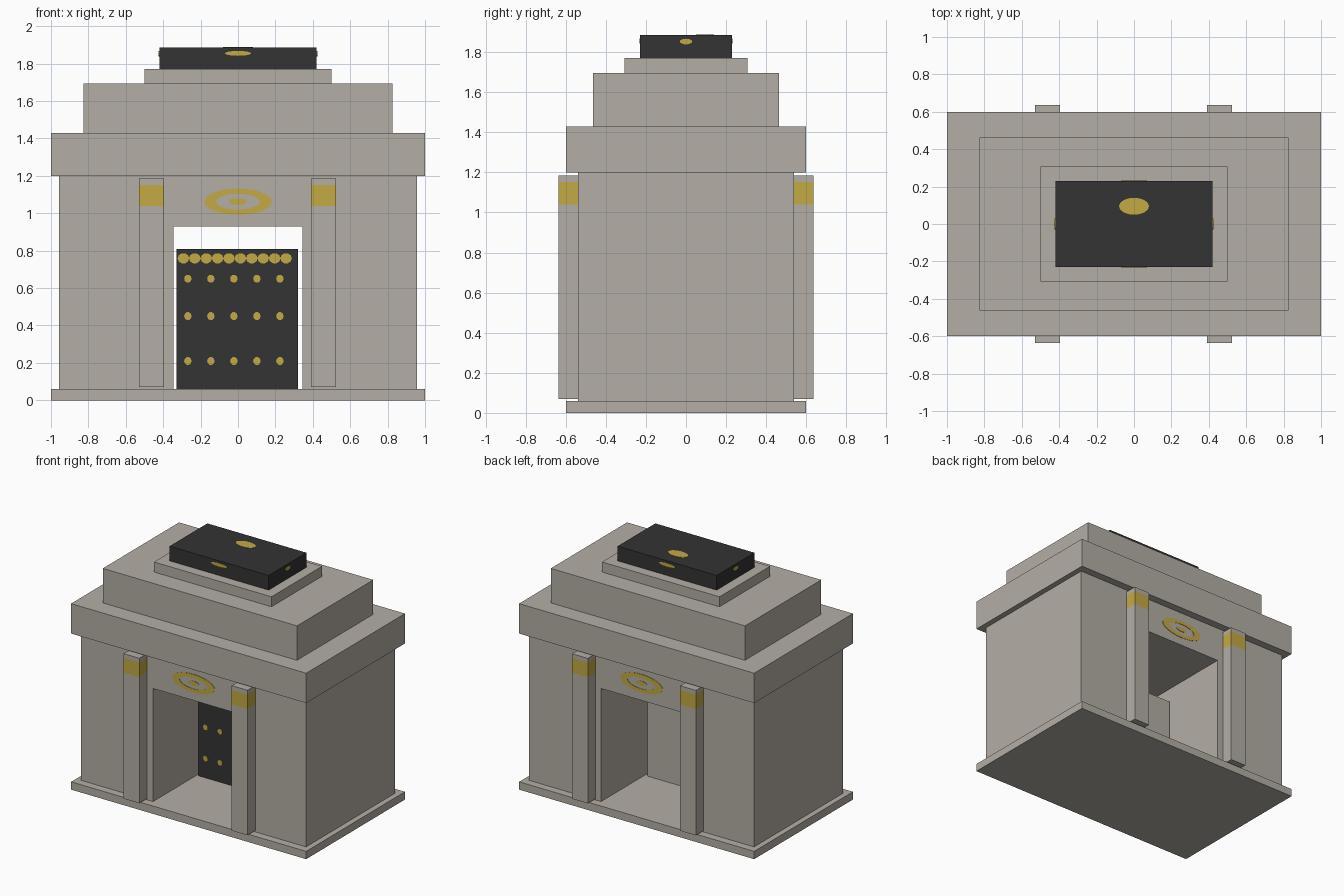
import bpy, bmesh, math
from mathutils import Vector

cube = bpy.data.objects.get("Cube")
if cube:
    bpy.data.objects.remove(cube, do_unlink=True)


def material(name, rgb):
    m = bpy.data.materials.new(name)
    m.use_nodes = True
    m.diffuse_color = (*rgb, 1)
    bsdf = next(n for n in m.node_tree.nodes if n.type == 'BSDF_PRINCIPLED')
    bsdf.inputs["Base Color"].default_value = (*rgb, 1)
    bsdf.inputs["Roughness"].default_value = 0.8
    return m


STONE = material("pale stone", (0.456, 0.426, 0.380))
BLACK = material("charcoal", (0.033, 0.033, 0.033))
GOLD = material("gold", (0.55, 0.40, 0.06))

X, Y, Z = Vector((1, 0, 0)), Vector((0, 1, 0)), Vector((0, 0, 1))
FRONT, BACK, LEFT, RIGHT, TOP = (X, Z), (-X, Z), (Y, Z), (-Y, Z), (X, Y)


def finish(name, bm, *mats):
    bmesh.ops.recalc_face_normals(bm, faces=bm.faces)
    mesh = bpy.data.meshes.new(name)
    bm.to_mesh(mesh)
    bm.free()
    for m in mats:
        mesh.materials.append(m)
    ob = bpy.data.objects.new(name, mesh)
    bpy.context.collection.objects.link(ob)
    return ob


def box(name, centre, half, z0, z1, *mats, cuts=(), rule=None):
    """Upright block, cut at heights, with faces coloured by a rule."""
    bm = bmesh.new()
    bmesh.ops.create_cube(bm, size=2)
    for v in bm.verts:
        v.co = (centre[0] + v.co.x * half[0], centre[1] + v.co.y * half[1],
                z1 if v.co.z > 0 else z0)
    for z in cuts:
        bmesh.ops.bisect_plane(bm, geom=bm.verts[:] + bm.edges[:] + bm.faces[:],
                               plane_co=(0, 0, z), plane_no=Z)
    bmesh.ops.recalc_face_normals(bm, faces=bm.faces)
    bm.normal_update()
    if rule:
        for f in bm.faces:
            f.material_index = int(rule(f))
    return finish(name, bm, *mats)


def prism(name, outline, centre, facing, depth, mat):
    """Flat outline pushed along the direction it faces."""
    u, v = facing
    bm = bmesh.new()
    face = bm.faces.new([bm.verts.new(Vector(centre) + u * a + v * b) for a, b in outline])
    out = bmesh.ops.extrude_face_region(bm, geom=[face], use_keep_orig=True)
    moved = [g for g in out["geom"] if isinstance(g, bmesh.types.BMVert)]
    bmesh.ops.translate(bm, verts=moved, vec=u.cross(v) * depth)
    return finish(name, bm, mat)


def ellipse(ru, rv, n):
    return [(ru * math.cos(math.tau * i / n), rv * math.sin(math.tau * i / n)) for i in range(n)]


def plate(name, centre, facing, ru, rv, n=24):
    return prism(name, ellipse(ru, rv, n), centre, facing, 0.003, GOLD)


def ring(name, centre, facing, outer, inner, n=40):
    u, v = facing
    bm = bmesh.new()
    loops = [[bm.verts.new(Vector(centre) + u * a + v * b + u.cross(v) * d)
              for a, b in ellipse(*r, n)]
             for r, d in ((outer, 0), (outer, 0.003), (inner, 0.003), (inner, 0))]
    for k in range(4):
        p, q = loops[k], loops[(k + 1) % 4]
        for i in range(n):
            j = (i + 1) % n
            bm.faces.new((p[i], p[j], q[j], q[i]))
    return finish(name, bm, GOLD)


# Plinth and gateway body with a passage through it
box("base_slab", (0, 0), (1, 0.6), 0, 0.06, STONE)
half = [(0.957, 0.06), (0.957, 1.2)]
jamb = [(0.345, 0.93), (0.345, 0.06)]
outline = half + [(-a, b) for a, b in reversed(half)] + [(-a, b) for a, b in reversed(jamb)] + jamb
prism("gateway_body", outline, (0, -0.54, 0), FRONT, -1.08, STONE)

# Stepped roof
box("roof_cornice", (0, 0), (1, 0.6), 1.2, 1.43, STONE)
box("roof_middle", (0, 0), (0.826, 0.463), 1.43, 1.695, STONE)
box("roof_upper", (0, 0), (0.5, 0.307), 1.695, 1.772, STONE)
box("roof_cap", (0, 0), (0.421, 0.229), 1.772, 1.885, BLACK)

# Gold marks on the cap
plate("cap_top_mark", (0, 0.095, 1.885), TOP, 0.08, 0.045)
plate("cap_front_mark", (0, -0.229, 1.855), FRONT, 0.07, 0.013)
plate("cap_back_mark", (0, 0.229, 1.855), BACK, 0.07, 0.013)
plate("cap_left_mark", (0.421, 0, 1.853), LEFT, 0.03, 0.014)
plate("cap_right_mark", (-0.421, 0, 1.853), RIGHT, 0.03, 0.014)

# Banded pillars and lintel emblems on both faces
for side, s, facing in (("front", -1, FRONT), ("back", 1, BACK)):
    for hand, x in (("left", 0.458), ("right", -0.462)):
        box(f"{side}_{hand}_pillar", (x, s * 0.587), (0.067, 0.048), 0.07, 1.185,
            STONE, GOLD, cuts=(1.04, 1.152),
            rule=lambda f: 1.04 < f.calc_center_median().z < 1.152)
    ring(f"{side}_emblem_ring", (0, s * 0.54, 1.062), facing, (0.18, 0.07), (0.116, 0.042))
    plate(f"{side}_emblem_centre", (0, s * 0.54, 1.062), facing, 0.048, 0.018)

# Door panel, dark on its front face only
box("door_panel", (-0.003, 0), (0.325, 0.01), 0.06, 0.81, STONE, BLACK,
    rule=lambda f: f.normal.y < -0.5)

# Gold studs on the door
for row, z in enumerate((0.21, 0.45, 0.65)):
    for col in range(5):
        plate(f"door_stud_{row}_{col}", (-0.268 + col * 0.123, -0.01, z), FRONT, 0.02, 0.022, 10)
for i in range(10):
    plate(f"door_top_boss_{i}", (-0.292 + i * 0.061, -0.01, 0.759), FRONT, 0.031, 0.028, 10)
